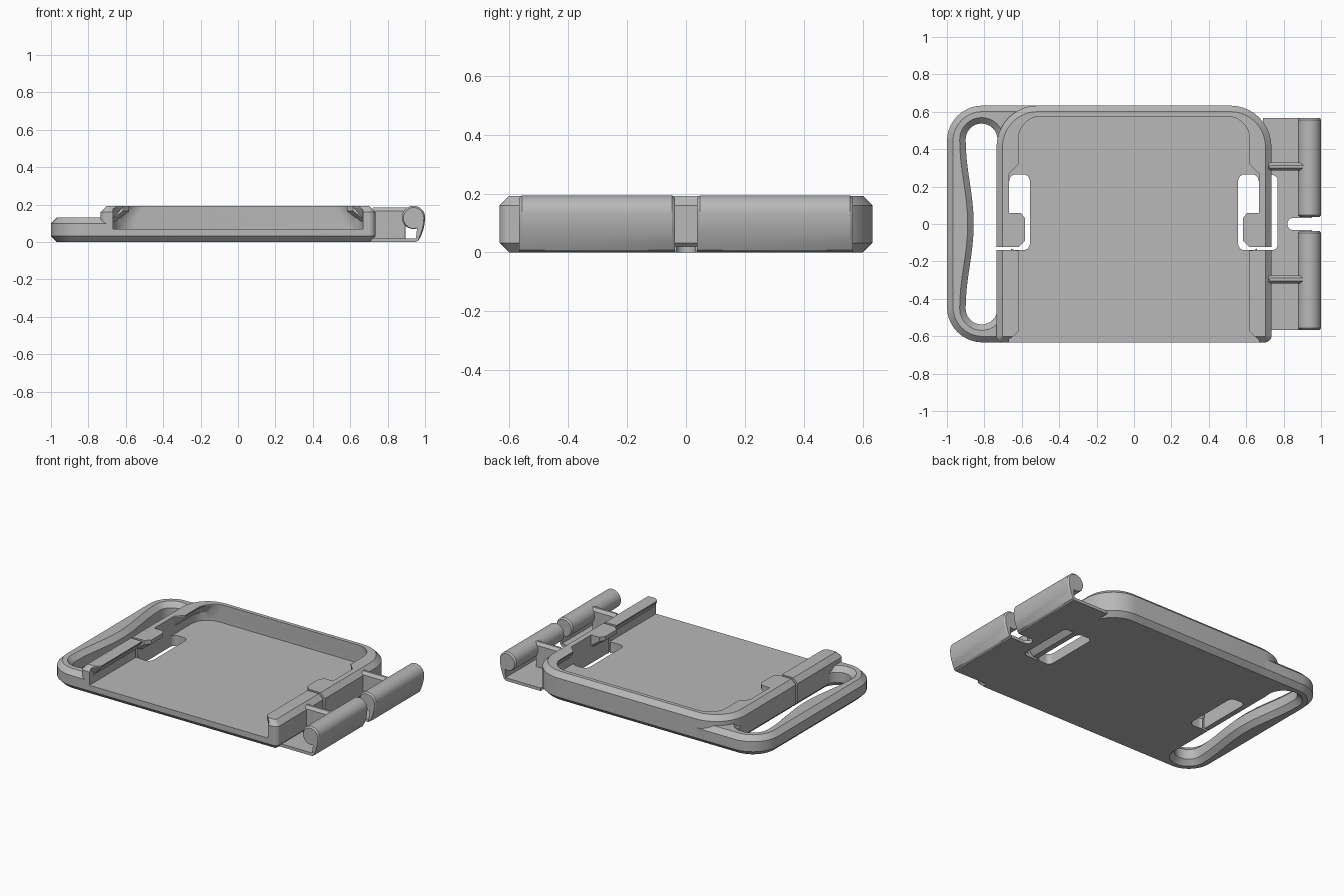
import bpy, bmesh, math

cube = bpy.data.objects.get("Cube")
if cube:
    bpy.data.objects.remove(cube, do_unlink=True)

grey = bpy.data.materials.new("plain grey")
grey.use_nodes = True
colour = (0.48, 0.48, 0.48, 1)
grey.diffuse_color = colour
grey.node_tree.nodes["Principled BSDF"].inputs["Base Color"].default_value = colour


def arc(cx, cy, r, a0, a1, n=10):
    angles = [math.radians(a0 + (a1 - a0) * i / n) for i in range(n + 1)]
    return [(cx + r * math.cos(a), cy + r * math.sin(a)) for a in angles]


def rounded(x0, x1, y0, y1, radii, inset=0.0):
    """Rounded rectangle; radii run back right, back left, front left, front right."""
    x0, x1, y0, y1 = x0 + inset, x1 - inset, y0 + inset, y1 - inset
    corners = [(x1, y1, -1, -1), (x0, y1, 1, -1), (x0, y0, 1, 1), (x1, y0, -1, 1)]
    pts = []
    for i, (x, y, sx, sy) in enumerate(corners):
        r = max(radii[i] - inset, 0.004)
        pts += arc(x + sx * r, y + sy * r, r, 90 * i, 90 * i + 90)
    return pts


def loft(name, levels, along_y=False):
    """Solid through matching outlines stacked along z, or along y."""
    bm = bmesh.new()
    rings = []
    for h, pts in levels:
        rings.append([bm.verts.new((a, h, b) if along_y else (a, b, h)) for a, b in pts])
    n = len(rings[0])
    for low, high in zip(rings, rings[1:]):
        for i in range(n):
            j = (i + 1) % n
            bm.faces.new((low[i], low[j], high[j], high[i]))
    bm.faces.new(rings[0][::-1])
    bm.faces.new(rings[-1])
    bmesh.ops.remove_doubles(bm, verts=bm.verts, dist=0.00005)
    bmesh.ops.recalc_face_normals(bm, faces=bm.faces)
    mesh = bpy.data.meshes.new(name)
    bm.to_mesh(mesh)
    bm.free()
    mesh.materials.append(grey)
    obj = bpy.data.objects.new(name, mesh)
    bpy.context.collection.objects.link(obj)
    return obj


def box(name, x0, x1, y0, y1, z0, z1):
    pts = [(x0, y0), (x1, y0), (x1, y1), (x0, y1)]
    return loft(name, [(z0, pts), (z1, pts)])


def cut(obj, cutters):
    for c in cutters:
        mod = obj.modifiers.new("cut", "BOOLEAN")
        mod.operation, mod.solver, mod.object = "DIFFERENCE", "EXACT", c
    bpy.context.view_layer.update()
    shape = obj.evaluated_get(bpy.context.evaluated_depsgraph_get())
    mesh = bpy.data.meshes.new_from_object(shape)
    obj.modifiers.clear()
    obj.data = mesh


def chamfered(name, edges, radii, top):
    c = 0.032
    steps = [(0, c), (c, 0), (top - c, 0), (top, c)]
    return loft(name, [(z, rounded(*edges, radii, i)) for z, i in steps])


EDGE = 0.633    # half depth of the body
WALL = 0.667    # half width of the cavity
parts = []

# Tray body and strap loop blanks
tray = chamfered("tray", (-0.735, 0.735, -EDGE, EDGE), (0.22, 0.22, 0.035, 0.035), 0.192)
loop = chamfered("strap_loop", (-1, -0.48, -EDGE, EDGE), (0.01, 0.19, 0.19, 0.01), 0.132)


# Card cavity: undercut side lips, open front
def cavity_outline(hw):
    half = [(WALL, -0.8), (WALL, -0.62), (hw, -0.575), (hw, -0.141),
            (WALL, -0.139), (WALL, 0.27), (hw, 0.32)]
    half += arc(hw - 0.12, 0.455, 0.12, 0, 90)
    return half + [(-x, y) for x, y in reversed(half)]


cavity = loft("cavity_cutter", [(z, cavity_outline(hw)) for z, hw in
              [(0.07, WALL), (0.125, WALL), (0.185, 0.618), (0.3, 0.618)]])
cutters = [cavity]

# Floor windows and the slits that free the spring clips
for s in (-1, 1):
    xs = sorted((s * WALL, s * 0.557))
    window = rounded(*xs, -0.14, 0.265, (0.035,) * 4)
    cutters.append(loft("window_cutter", [(-0.1, window), (0.1, window)]))
    xs = sorted((s * (WALL - 0.01), s * 0.76))
    cutters.append(box("slit_cutter", *xs, -0.14, -0.123, -0.1, 0.3))


# Strap slot with a bowed outer side and chamfered rims
def slot_outline(grow):
    r = 0.085 + grow
    pts = arc(-0.815, 0.452, r, 0, 180, 16)
    for i in range(1, 16):
        t = 1 - i / 8
        pts.append((-0.815 - r + 0.043 * (0.5 + 0.5 * math.cos(math.pi * t)), 0.452 * t))
    return pts + arc(-0.815, -0.452, r, 180, 360, 16)


rim = 0.032
slot = loft("slot_cutter", [(z, slot_outline(g)) for z, g in
            [(-0.01, rim + 0.01), (rim, 0), (0.132 - rim, 0), (0.142, rim + 0.01)]])

cut(tray, cutters)
cut(loop, cutters + [slot])
parts += [tray, loop]

# Hinge flange with centre notch and clip clearance
flange = box("hinge_flange", 0.69, 0.952, -0.567, 0.567, 0, 0.02)
notch = rounded(0.82, 1.1, -0.033, 0.033, (0.01, 0.033, 0.033, 0.01))
clearance = rounded(0.6, 0.768, -0.14, 0.262, (0.03,) * 4)
flange_cutters = [loft("notch_cutter", [(-0.1, p), (0.1, p)]) for p in (notch, clearance)]
cut(flange, flange_cutters)
parts.append(flange)

# Hinge barrels: rod on a curved outer web
profile = arc(0.938, 0.132, 0.062, 0, 290, 32)
profile += [(0.95, 0), (0.965, 0.008), (0.98, 0.035), (0.992, 0.07), (0.998, 0.1)]
small = [(0.945 + (x - 0.945) * 0.88, z if z < 0.02 else 0.1 + (z - 0.1) * 0.9)
         for x, z in profile]
for name, y0, y1 in (("front_barrel", -0.567, -0.038), ("back_barrel", 0.038, 0.567)):
    parts.append(loft(name, [(y0, small), (y0 + 0.01, profile),
                             (y1 - 0.01, profile), (y1, small)], along_y=True))

# Ribs joining the tray to the barrels
for name, y in (("front_rib", -0.297), ("back_rib", 0.307)):
    ends = [(z, rounded(0.71, 0.925, y - 0.021, y + 0.021, (0.004,) * 4, i))
            for z, i in [(0.165, 0), (0.185, 0.014)]]
    foot = rounded(0.71, 0.895, y - 0.021, y + 0.021, (0.004,) * 4)
    parts.append(loft(name, [(0, foot), (0.09, foot)] + ends))

# Catches on the spring clips
for name, s in (("right_catch", -1), ("left_catch", 1)):
    top = [(0.69, -0.123), (0.615, -0.123), (0.582, -0.09),
           (0.582, 0.03), (0.605, 0.06), (0.69, 0.06)]
    levels = [(z, [(s * min(x + d, 0.69), y) for x, y in top])
              for z, d in [(0.11, 0.075), (0.165, 0), (0.192, 0)]]
    parts.append(loft(name, levels))

for c in cutters + flange_cutters + [slot]:
    bpy.data.objects.remove(c, do_unlink=True)

# Smooth curves, sharp edges
bpy.ops.object.select_all(action="DESELECT")
for obj in parts:
    obj.select_set(True)
bpy.context.view_layer.objects.active = tray
bpy.ops.object.shade_smooth_by_angle(angle=math.radians(25))
